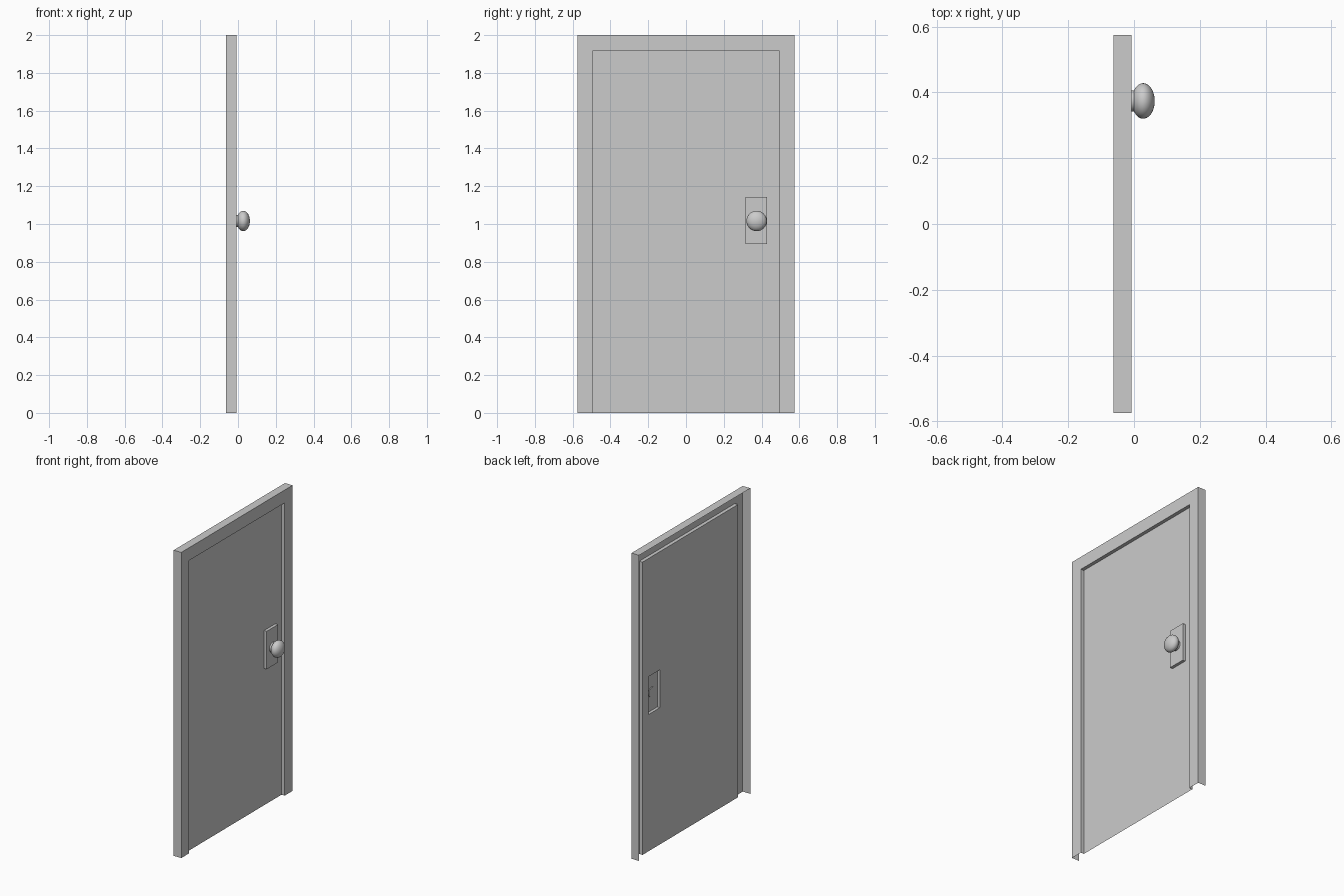
import bpy, bmesh, math

if "Cube" in bpy.data.objects:
    bpy.data.objects.remove(bpy.data.objects["Cube"])

FRONT, BACK = -0.008, -0.063      # frame front plane and rear edge (x)
PANEL, PLATE = -0.031, -0.012     # recessed door face and raised plate face (x)


def rect(x, y0, y1, z0, z1):
    """Rectangle running up, across and down; open use skips the bottom edge."""
    return [(x, y0, z0), (x, y0, z1), (x, y1, z1), (x, y1, z0)]


def sheet(name, loops, closed=False, cap=False):
    """Skin a series of matching loops into one folded sheet."""
    bm = bmesh.new()
    rows = [[bm.verts.new(p) for p in loop] for loop in loops]
    n = len(rows[0])
    for a, b in zip(rows, rows[1:]):
        for i in range(n if closed else n - 1):
            j = (i + 1) % n
            bm.faces.new((a[j], a[i], b[i], b[j]))
    if cap:
        bm.faces.new(rows[-1])
    bmesh.ops.recalc_face_normals(bm, faces=bm.faces)
    # make the faces looking along x point to the front of the door
    if sum(f.normal.x * f.calc_area() for f in bm.faces) < 0:
        bmesh.ops.reverse_faces(bm, faces=bm.faces)
    mesh = bpy.data.meshes.new(name)
    bm.to_mesh(mesh)
    bm.free()
    obj = bpy.data.objects.new(name, mesh)
    bpy.context.collection.objects.link(obj)
    return obj


# Frame: outer wall, front face and jamb, open at the back and bottom
outer, opening = (-0.575, 0.575, 0, 2.0), (-0.494, 0.494, 0, 1.916)
sheet("door_frame", [rect(BACK, *outer), rect(FRONT, *outer),
                     rect(FRONT, *opening), rect(PANEL, *opening)])

# Door panel with an opening where the handle plate is pressed out
plate = (0.314, 0.430, 0.895, 1.143)
sheet("door_panel", [rect(PANEL, *opening), rect(PANEL, *plate)], closed=True)

# Handle plate, hollow from behind
sheet("handle_plate", [rect(PANEL, *plate), rect(PLATE, *plate)], closed=True, cap=True)

# Knob: stem and flattened ball turned around the x axis
KY, KZ, SEG = 0.374, 1.016, 32
STEM, RAD, HALF, CX = 0.032, 0.054, 0.035, 0.028
start = math.pi - math.asin(STEM / RAD)
profile = [(-0.016, 0.0), (-0.016, STEM)]
profile += [(CX + HALF * math.cos(a), RAD * math.sin(a))
            for a in (start * (1 - i / 14) for i in range(15))]

bm = bmesh.new()
verts = [bm.verts.new((x, KY + r, KZ)) for x, r in profile]
edges = [bm.edges.new(pair) for pair in zip(verts, verts[1:])]
bmesh.ops.spin(bm, geom=verts + edges, cent=(0, KY, KZ), axis=(1, 0, 0),
               angle=2 * math.pi, steps=SEG)
bmesh.ops.remove_doubles(bm, verts=bm.verts, dist=1e-5)
bmesh.ops.recalc_face_normals(bm, faces=bm.faces)
mesh = bpy.data.meshes.new("door_knob")
bm.to_mesh(mesh)
bm.free()
knob = bpy.data.objects.new("door_knob", mesh)
bpy.context.collection.objects.link(knob)
bpy.context.view_layer.objects.active = knob
knob.select_set(True)
bpy.ops.object.shade_smooth_by_angle(angle=math.radians(30))
